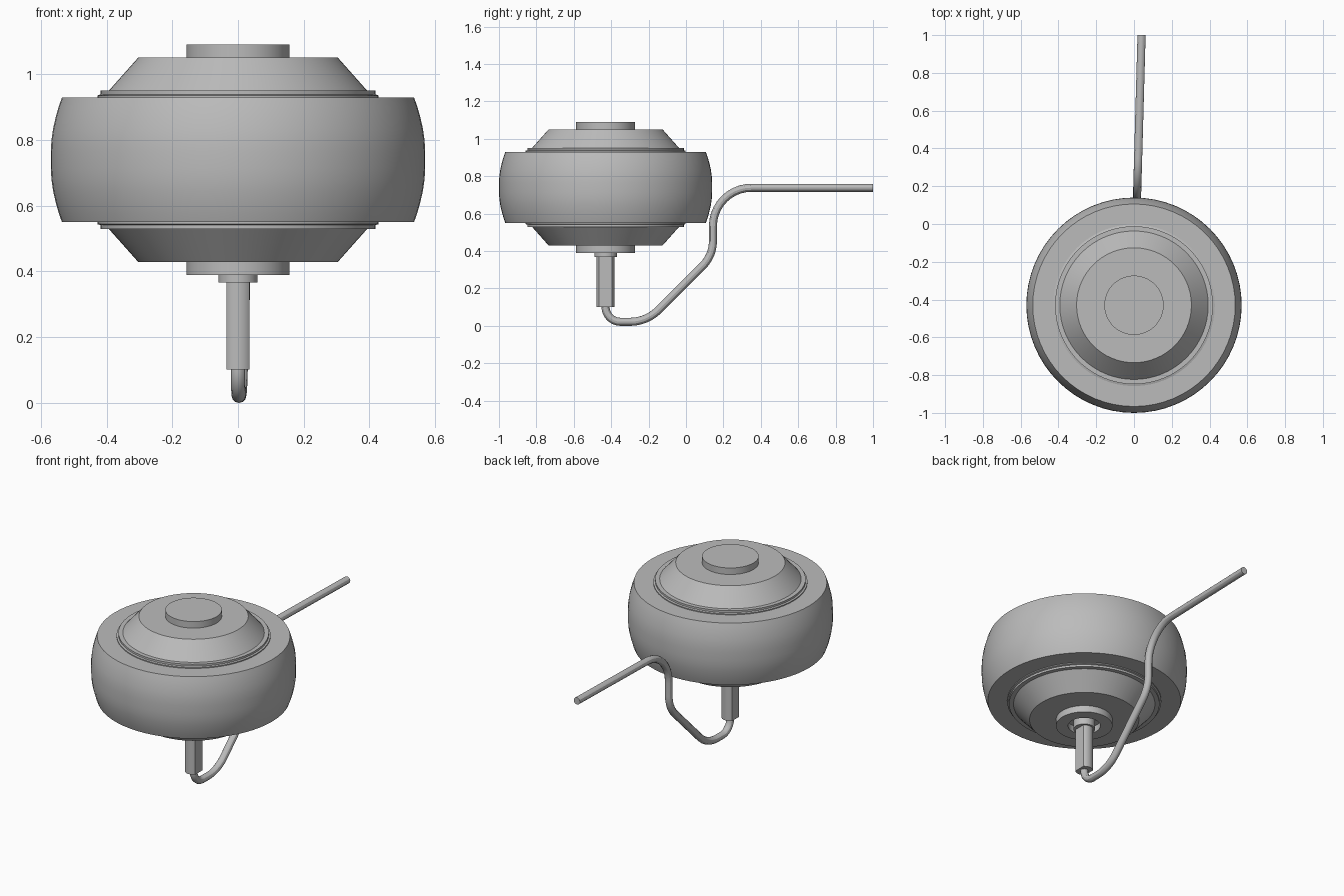
import bpy, bmesh, math
from mathutils import Vector

if "Cube" in bpy.data.objects:
    bpy.data.objects.remove(bpy.data.objects["Cube"])

HUB_Y = -0.43   # wheel axis position
MID_Z = 0.74    # wheel mid height

grey = bpy.data.materials.new("plain grey")
grey.use_nodes = True
grey.diffuse_color = (0.5, 0.5, 0.5, 1)
grey.node_tree.nodes["Principled BSDF"].inputs["Base Color"].default_value = (0.5, 0.5, 0.5, 1)


def finish(obj):
    obj.data.materials.append(grey)
    bpy.ops.object.select_all(action="DESELECT")
    obj.select_set(True)
    bpy.context.view_layer.objects.active = obj
    bpy.ops.object.shade_smooth_by_angle(angle=math.radians(30))


def add_mesh(name, bm):
    bmesh.ops.recalc_face_normals(bm, faces=bm.faces)
    mesh = bpy.data.meshes.new(name)
    bm.to_mesh(mesh)
    bm.free()
    obj = bpy.data.objects.new(name, mesh)
    bpy.context.collection.objects.link(obj)
    obj.location = (0, HUB_Y, MID_Z)
    finish(obj)
    return obj


def revolve(name, profile, closed=False, steps=64):
    """Spin (radius, height above wheel middle) points around the wheel axis."""
    bm = bmesh.new()
    verts = [bm.verts.new((r, 0, z)) for r, z in profile]
    edges = [bm.edges.new(pair) for pair in zip(verts, verts[1:])]
    if closed:
        edges.append(bm.edges.new((verts[-1], verts[0])))
    bmesh.ops.spin(bm, geom=verts + edges, cent=(0, 0, 0), axis=(0, 0, 1),
                   angle=math.tau, steps=steps)
    bmesh.ops.remove_doubles(bm, verts=bm.verts, dist=1e-5)
    return add_mesh(name, bm)


def mirrored(half):
    return half + [(r, -z) for r, z in reversed(half)]


# Tyre with a crowned tread
revolve("tyre", mirrored([(0.40, 0.19), (0.536, 0.19), (0.546, 0.162), (0.555, 0.13),
                          (0.563, 0.095), (0.568, 0.06), (0.57, 0.025)]), closed=True)

# Rim with stepped lips and sloping side covers
revolve("rim", mirrored([(0, 0.311), (0.304, 0.311), (0.393, 0.211), (0.418, 0.211),
                         (0.418, 0.199), (0.428, 0.196), (0.428, 0.185)]))

# Hub caps: solid above, recessed around the axle below
revolve("upper_hub_cap", [(0, 0.351), (0.157, 0.351), (0.157, 0.30), (0, 0.30)])
revolve("lower_hub_cap", [(0.09, -0.312), (0.09, -0.351), (0.157, -0.351), (0.157, -0.30)])

# Axle collar
revolve("axle_collar", [(0, -0.30), (0.06, -0.30), (0.06, -0.373), (0, -0.373)], steps=32)

# Round axle with two flats
bm = bmesh.new()
half_flat = math.acos(0.035 / 0.049)
ring = []
for start in (half_flat, math.pi + half_flat):
    for i in range(13):
        a = start + (math.pi - 2 * half_flat) * i / 12
        ring.append(bm.verts.new((0.049 * math.cos(a), 0.049 * math.sin(a), -0.638)))
base = bm.faces.new(ring)
top = bmesh.ops.extrude_face_region(bm, geom=[base])["geom"]
bmesh.ops.translate(bm, vec=(0, 0, 0.27),
                    verts=[g for g in top if isinstance(g, bmesh.types.BMVert)])
add_mesh("axle", bm)


def rounded_path(corners, steps=10):
    """Replace each inner (y, z, radius) corner by a tangent arc."""
    path = [Vector(corners[0][:2])]
    for before, here, after in zip(corners, corners[1:], corners[2:]):
        p = Vector(here[:2])
        u = (Vector(before[:2]) - p).normalized()
        v = (Vector(after[:2]) - p).normalized()
        half = u.angle(v) / 2
        radius = here[2]
        centre = p + (u + v).normalized() * radius / math.sin(half)
        e1 = (p + u * radius / math.tan(half) - centre).normalized()
        e2 = -u
        for i in range(steps + 1):
            a = (math.pi - 2 * half) * i / steps
            path.append(centre + radius * (e1 * math.cos(a) + e2 * math.sin(a)))
    path.append(Vector(corners[-1][:2]))
    return path


# Cable leaving the axle end, bending up behind the wheel and running back
path = rounded_path([(HUB_Y, 0.13, 0), (HUB_Y, 0.0215, 0.08), (-0.21, 0.0215, 0.22),
                     (0.144, 0.375, 0.19), (0.144, 0.738, 0.205), (1.0, 0.738, 0)])
curve = bpy.data.curves.new("cable", "CURVE")
curve.dimensions = "3D"
curve.bevel_depth = 0.0215
curve.bevel_resolution = 4
curve.use_fill_caps = True
spline = curve.splines.new("POLY")
spline.points.add(len(path) - 1)
for point, (y, z) in zip(spline.points, path):
    point.co = (0.028 * (y - HUB_Y), y, z, 1)
cable = bpy.data.objects.new("cable", curve)
bpy.context.collection.objects.link(cable)
bpy.ops.object.select_all(action="DESELECT")
cable.select_set(True)
bpy.context.view_layer.objects.active = cable
bpy.ops.object.convert(target="MESH")
finish(bpy.context.view_layer.objects.active)
